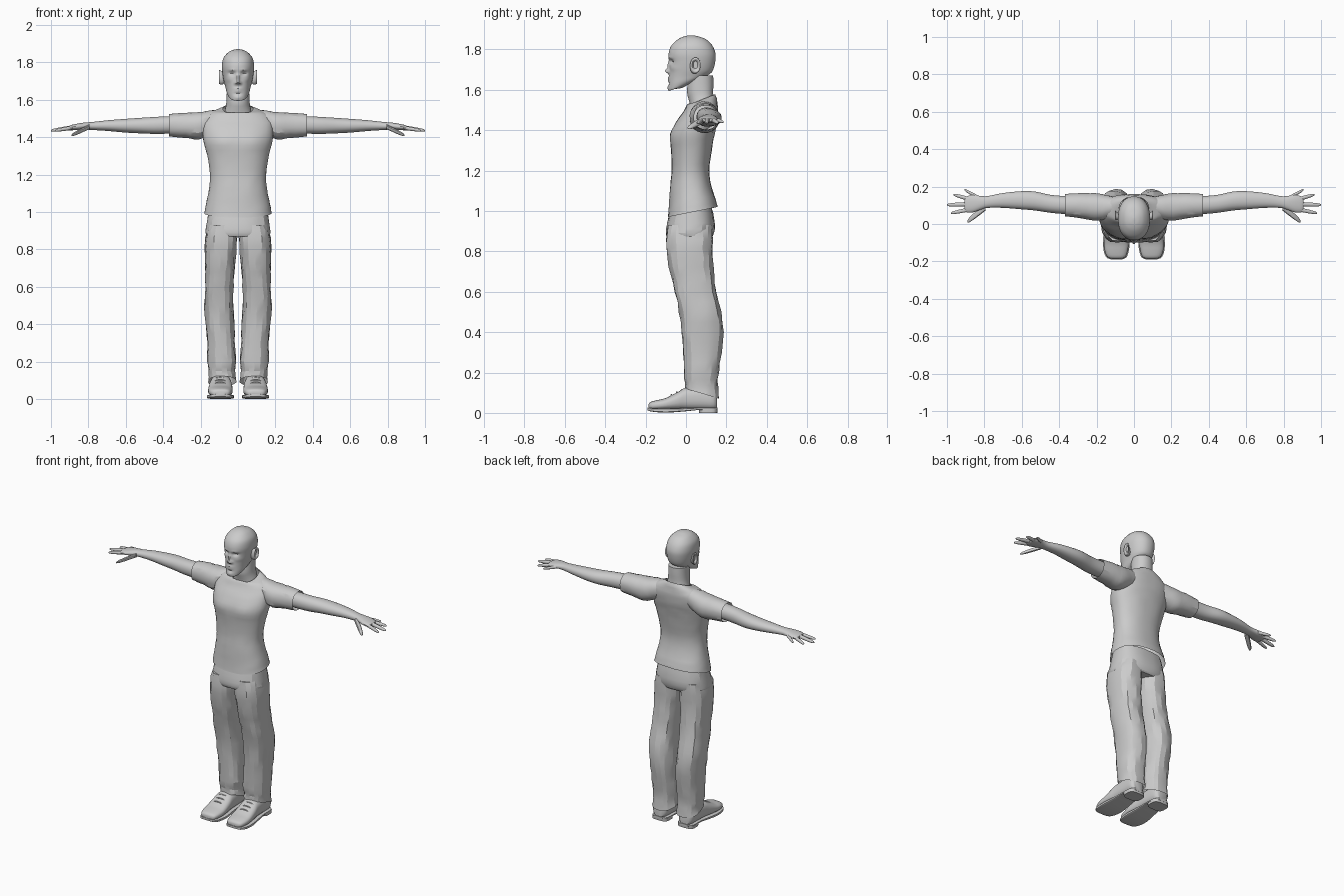
import bpy, bmesh, math, random
from math import cos, sin, pi, exp, radians

random.seed(3)


def spline(a, b, c, d, t):
    return 0.5 * (2*b + (c-a)*t + (2*a-5*b+4*c-d)*t*t + (3*b-a-3*c+d)*t**3)


def smooth_rings(rings, sub):
    """Insert in-between rings along a smooth path."""
    rings = [tuple(r) + (0,) * (6 - len(r)) for r in rings]
    out, last = [], len(rings) - 1
    for i in range(last):
        q = [rings[max(0, min(last, i + k))] for k in (-1, 0, 1, 2)]
        out += [[spline(*v, s / sub) for v in zip(*q)] for s in range(sub)]
    return out + [list(rings[-1])]


def loft(name, axis, rings, n=20, sub=3, power=2.2, caps=(True, True), mirror=False,
         angle=40, jitter=0.0, bumps=()):
    """Rings are (position, u min, u max, v min, v max, tilt) along the axis.
    Bumps are (x, z, x size, z size, y shift), symmetric, on the front side."""
    bm = bmesh.new()
    rows = []
    for t, u0, u1, v0, v1, tilt in smooth_rings(rings, sub):
        row = []
        for k in range(n):
            a = 2 * pi * (k + 0.5) / n
            c, s = cos(a), sin(a)
            cu = math.copysign(abs(c) ** (2 / power), c)
            cv = math.copysign(abs(s) ** (2 / power), s)
            u = (u0 + u1) / 2 + cu * (u1 - u0) / 2 + random.uniform(-jitter, jitter)
            v = (v0 + v1) / 2 + cv * (v1 - v0) / 2 + random.uniform(-jitter, jitter)
            w = t + tilt * cv
            x, y, z = {'X': (w, u, v), 'Y': (u, w, v), 'Z': (u, v, w)}[axis]
            if s < 0:
                y += sum(d * exp(-((abs(x) - bx) / sx) ** 2 - ((z - bz) / sz) ** 2)
                         for bx, bz, sx, sz, d in bumps)
            row.append(bm.verts.new((x, y, z)))
        rows.append(row)
    for p, q in zip(rows, rows[1:]):
        for k in range(n):
            j = (k + 1) % n
            bm.faces.new((p[k], p[j], q[j], q[k]))
    if caps[0]:
        bm.faces.new(rows[0])
    if caps[1]:
        bm.faces.new(rows[-1])
    bmesh.ops.recalc_face_normals(bm, faces=bm.faces)
    me = bpy.data.meshes.new(name)
    bm.to_mesh(me)
    bm.free()
    ob = bpy.data.objects.new(name, me)
    bpy.context.collection.objects.link(ob)
    finish(ob, mirror, angle)
    return ob


def finish(ob, mirror, angle):
    bpy.ops.object.select_all(action='DESELECT')
    ob.select_set(True)
    bpy.context.view_layer.objects.active = ob
    bpy.ops.object.shade_smooth_by_angle(angle=radians(angle))
    if mirror:
        ob.modifiers.new("mirror", 'MIRROR')


def sym(rows):
    """(z, half width, front y, back y, tilt) to full rings."""
    return [(r[0], -r[1], r[1], *r[2:]) for r in rows]


# head with sculpted face
face = [(0, 1.718, .009, .024, -.012), (0, 1.693, .011, .010, -.022),
        (.013, 1.688, .007, .007, -.009), (.032, 1.741, .016, .010, .014),
        (.030, 1.759, .022, .007, -.004), (.050, 1.708, .018, .014, -.004),
        (0, 1.658, .020, .005, -.006), (0, 1.645, .016, .005, -.005),
        (0, 1.631, .020, .006, .005), (0, 1.611, .018, .010, -.005)]
loft("head", 'Z', sym([
    (1.605, .028, -.075, -.02, .004), (1.615, .046, -.086, .03, .02),
    (1.64, .060, -.087, .085, .02), (1.67, .068, -.085, .12, .01),
    (1.70, .076, -.083, .135), (1.74, .083, -.083, .145), (1.78, .086, -.086, .146),
    (1.82, .079, -.072, .13), (1.85, .056, -.04, .1), (1.865, .03, -.008, .06),
    (1.87, .006, .02, .035)]), n=72, sub=6, bumps=face)

# eyes
bpy.ops.mesh.primitive_uv_sphere_add(segments=16, ring_count=10, radius=.013,
                                     location=(0, 0, 0))
eye = bpy.context.object
eye.name = "eyes"
for v in eye.data.vertices:
    v.co.x, v.co.y, v.co.z = v.co.x + .032, v.co.y - .05, v.co.z + 1.742
finish(eye, True, 60)

# ears with a hollow
loft("ears", 'X', [(.068, .025, .055, 1.69, 1.745), (.086, .02, .06, 1.68, 1.752),
                   (.099, .022, .072, 1.683, 1.76), (.102, .03, .068, 1.692, 1.752),
                   (.092, .036, .058, 1.705, 1.742)], n=16, mirror=True)

# neck
loft("neck", 'Z', sym([(1.48, .085, .015, .14), (1.53, .074, .02, .138, .01),
                       (1.57, .064, .012, .135, .015), (1.61, .061, .005, .136, .02),
                       (1.67, .06, .01, .135)]), n=28)

# shirt body
chest = [(.075, 1.37, .055, .045, -.010), (0, 1.37, .02, .06, .004),
         (.05, 1.12, .04, .08, -.004)]
loft("shirt_body", 'Z', sym([
    (.995, .18, -.09, .157, .025), (1.04, .172, -.084, .148, .015),
    (1.12, .156, -.076, .127), (1.2, .150, -.071, .115), (1.3, .165, -.074, .128),
    (1.38, .185, -.073, .142), (1.44, .190, -.05, .155), (1.49, .188, -.014, .16),
    (1.525, .158, .005, .158), (1.545, .115, .012, .152, .014),
    (1.552, .080, .012, .145, .026)]),
    n=32, power=2.3, caps=(False, False), angle=25, jitter=.0012, bumps=chest)

# sleeves
loft("sleeves", 'X', [(.09, .05, .14, 1.44, 1.548), (.15, .025, .155, 1.41, 1.542),
                      (.21, .018, .165, 1.387, 1.534), (.28, .03, .165, 1.395, 1.53),
                      (.368, .04, .16, 1.403, 1.524)],
     n=20, caps=(True, False), mirror=True, angle=25, jitter=.0015)

# bare arms down to the palm
loft("arms", 'X', [
    (.29, .052, .15, 1.42, 1.512), (.37, .053, .15, 1.418, 1.512),
    (.45, .06, .157, 1.417, 1.508), (.53, .072, .174, 1.42, 1.503),
    (.60, .078, .176, 1.424, 1.498), (.70, .086, .166, 1.433, 1.490),
    (.78, .086, .15, 1.438, 1.481), (.82, .076, .15, 1.440, 1.478),
    (.86, .062, .156, 1.438, 1.472), (.895, .062, .148, 1.438, 1.464),
    (.905, .075, .135, 1.443, 1.459)], n=20, mirror=True)

# fingers and thumb: base, tip, radius
digits = {"little_finger": ((.835, .143, 1.455), (.906, .183, 1.440), .009),
          "ring_finger": ((.87, .130, 1.453), (.965, .157, 1.436), .010),
          "middle_finger": ((.88, .106, 1.453), (1.0, .102, 1.435), .0105),
          "index_finger": ((.87, .080, 1.453), (.978, .058, 1.435), .010),
          "thumb": ((.795, .090, 1.455), (.89, .014, 1.410), .012)}
for name, (b, t, r) in digits.items():
    rings = []
    for f, k in ((0, 1.1), (.3, 1.05), (.55, 1.0), (.8, .85), (.95, .6), (1, .25)):
        x, y, z = (p + (q - p) * f for p, q in zip(b, t))
        wide = 1.5 if name == "thumb" else 1.05
        rings.append((x, y - r*k*wide, y + r*k*wide, z - r*k, z + r*k))
    loft(name, 'X', rings, n=12, sub=2, mirror=True)

# trousers: seat and legs
loft("trouser_seat", 'Z', sym([(.868, .168, -.094, .126), (.89, .174, -.1, .139),
                               (.94, .168, -.094, .143), (1.03, .155, -.07, .125)]),
     n=24, sub=2, power=2.5, angle=20, jitter=.002)
loft("trouser_legs", 'Z', [
    (.095, .010, .160, -.005, .166, -.025), (.14, .016, .158, -.004, .158, -.01),
    (.2, .012, .163, -.012, .161), (.3, .016, .165, -.013, .176),
    (.4, .020, .172, -.020, .185), (.5, .026, .180, -.034, .174),
    (.6, .024, .178, -.055, .150), (.68, .018, .176, -.074, .140),
    (.77, .010, .176, -.094, .134), (.86, .004, .175, -.1, .134),
    (.93, .004, .160, -.09, .130)],
    n=18, sub=2, power=2.5, caps=(False, True), mirror=True, angle=18, jitter=.0035)

# shoes: upper, sole, heel, laces
loft("shoe_uppers", 'Y', [
    (-.186, .070, .118, .02, .042), (-.176, .045, .143, .015, .054),
    (-.14, .033, .157, .014, .064), (-.1, .028, .160, .014, .074),
    (-.04, .030, .156, .014, .104), (.0, .034, .150, .014, .125),
    (.08, .038, .146, .014, .132), (.135, .044, .142, .014, .12),
    (.153, .06, .126, .02, .1)], n=24, power=2.6, mirror=True)
loft("shoe_soles", 'Y', [
    (-.190, .066, .122, .012, .026), (-.178, .040, .148, .008, .024),
    (-.14, .027, .163, .003, .022), (-.08, .022, .166, .002, .022),
    (-.0, .030, .156, .008, .024), (.06, .034, .150, .014, .026),
    (.13, .038, .148, .014, .026), (.157, .06, .126, .014, .026)],
    n=16, power=7, mirror=True)
loft("shoe_heels", 'Z', [(0, .037, .149, .065, .155), (.02, .036, .150, .062, .157)],
     n=24, sub=1, power=3.5, mirror=True)
for i in range(3):
    y, z = -.072 + .026 * i, .089 + .013 * i
    loft(f"lace_{i + 1}", 'X', [
        (.058, y - .004, y + .004, z - .016, z - .008),
        (.078, y - .004, y + .004, z - .006, z + .003),
        (.112, y - .004, y + .004, z - .006, z + .003),
        (.132, y - .004, y + .004, z - .016, z - .008)], n=8, sub=2, mirror=True)
